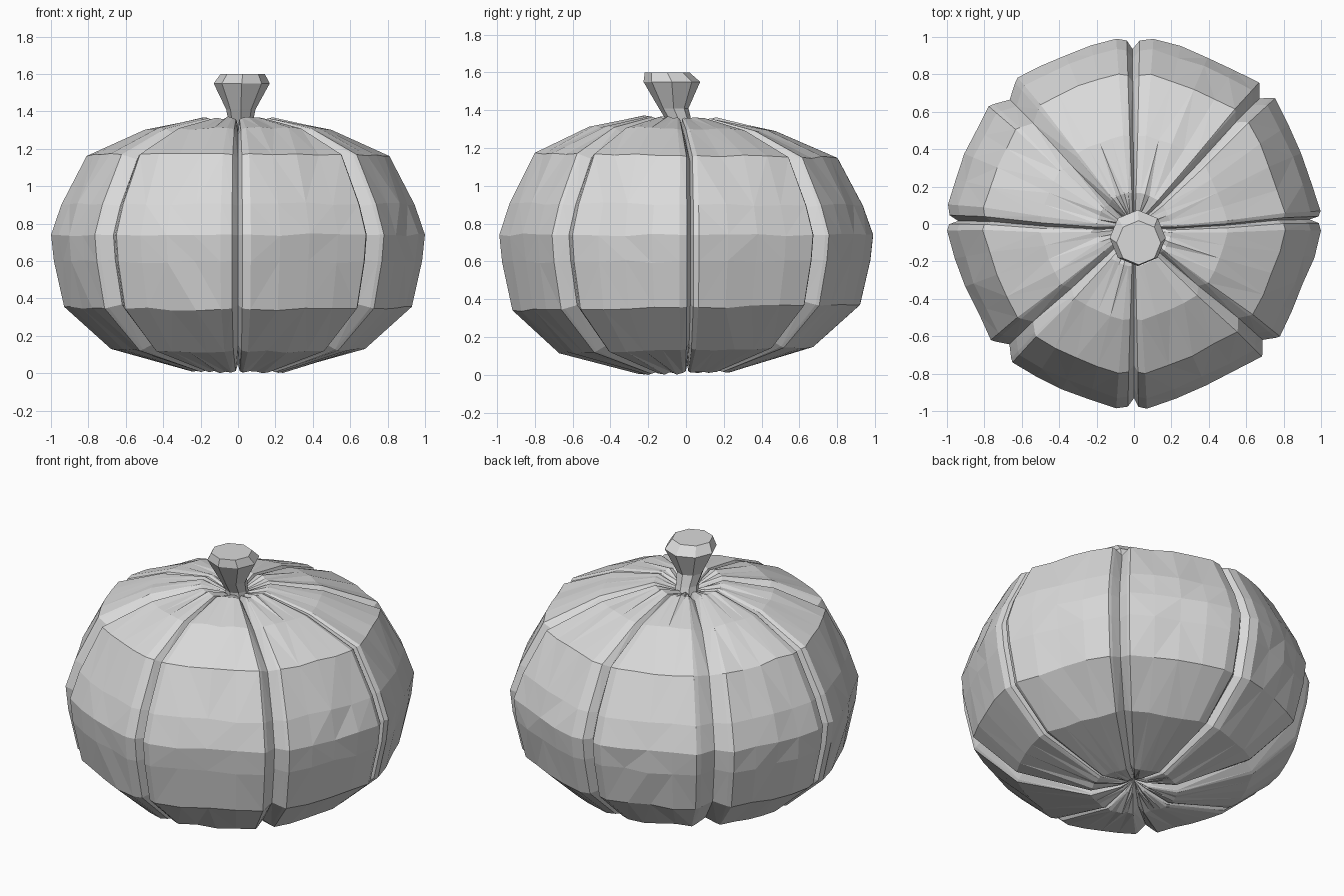
import bpy
import bmesh
import random
from math import sin, cos, pi, radians
from mathutils import Vector

random.seed(4)
cube = bpy.data.objects.get("Cube")
if cube:
    bpy.data.objects.remove(cube)

# Single matt grey
GREY = (0.7, 0.7, 0.7, 1)
grey = bpy.data.materials.new("light grey")
grey.use_nodes = True
grey.diffuse_color = GREY
grey.node_tree.nodes["Principled BSDF"].inputs["Base Color"].default_value = GREY


def finish(name, bm):
    """Facet the mesh into flat triangles and add it to the scene."""
    bmesh.ops.recalc_face_normals(bm, faces=bm.faces)
    bmesh.ops.triangulate(bm, faces=bm.faces)
    mesh = bpy.data.meshes.new(name)
    bm.to_mesh(mesh)
    bm.free()
    mesh.materials.append(grey)
    obj = bpy.data.objects.new(name, mesh)
    bpy.context.collection.objects.link(obj)


def skin(bm, rings):
    """Join closed rings of points with quads; return the vertex rings."""
    vs = [[bm.verts.new(p) for p in ring] for ring in rings]
    for low, high in zip(vs, vs[1:]):
        for i in range(len(low)):
            j = (i + 1) % len(low)
            bm.faces.new((low[i], low[j], high[j], high[i]))
    return vs


def cap(bm, ring, point):
    tip = bm.verts.new(point)
    for i in range(len(ring)):
        bm.faces.new((ring[i], ring[(i + 1) % len(ring)], tip))


# Body outline, from the underside to the dimple round the stem: radius, height
PROFILE = [(0.08, 0.05), (0.25, 0.01), (0.68, 0.13), (0.93, 0.355), (0.985, 0.6),
           (1.0, 0.74), (0.945, 0.9), (0.81, 1.16), (0.5, 1.3), (0.2, 1.36),
           (0.08, 1.32)]
# Grooves: angles of first shoulder, floor and last shoulder, then their reach.
# Narrow and wide grooves alternate.
GROOVES = [(-2, 1.5, 4, 1.0), (41.7, 45, 48.5, 1.01),
           (84, 90.5, 95.5, 0.995), (128.5, 135, 141, 1.0),
           (174, 179, 182, 1.0), (219, 224, 228.7, 0.985),
           (264.5, 270, 274, 0.99), (314, 318, 322.4, 0.985)]
NARROW, WIDE = 0.35, 0.75
CORE = Vector((0, 0, 0.72))
COLUMNS = 4


def rim(angle, reach, r, z):
    a = radians(angle)
    return Vector((cos(a) * r * reach, sin(a) * r * reach, z))


def sink(p, depth):
    return CORE + (p - CORE) * (1 - depth)


def body_ring(r, z):
    points = []
    widen = r ** -0.3
    grooves = [(rim(mid + (a - mid) * widen, reach, r, z), rim(mid, reach, r, z),
                rim(mid + (b - mid) * widen, reach, r, z))
               for a, mid, b, reach in GROOVES]
    for k, (start, floor, end) in enumerate(grooves):
        # Rounded shoulder, lip, floor, lip, shoulder
        width = WIDE if k % 2 else NARROW
        points += [start, sink(floor.lerp(start, width), 0.012), sink(floor, 0.06),
                   sink(floor.lerp(end, width), 0.012), end]
        # Broad flat rib up to the next groove
        following = grooves[(k + 1) % len(grooves)][0]
        for c in range(1, COLUMNS):
            t = c / COLUMNS
            p = end.lerp(following, t)
            swell = 1 + 0.02 * sin(pi * t) + random.uniform(-0.008, 0.008)
            p.x *= swell
            p.y *= swell
            p.z += random.uniform(-0.008, 0.008)
            points.append(p)
    # The crown leans forward, and the back is slightly flatter
    lean = max(0, z - 1.16) * -0.15
    for p in points:
        p.z += 0.03 * p.y * (0.74 - z) / 0.74
        p.y += lean
    return points


bm = bmesh.new()
rings = skin(bm, [body_ring(r, z) for r, z in PROFILE])
cap(bm, rings[0], (0, 0, 0.09))
cap(bm, rings[-1], (0, -0.03, 1.28))
lowest = min(v.co.z for v in bm.verts)
bmesh.ops.translate(bm, verts=bm.verts, vec=(0, 0, -lowest))
finish("ribbed_body", bm)

# Flared stalk leaning forward: centre x, centre y, radius, height
STALK = [(0.015, -0.02, 0.075, 1.26), (0.015, -0.035, 0.065, 1.34),
         (0.015, -0.065, 0.078, 1.41), (0.02, -0.075, 0.15, 1.55),
         (0.025, -0.1, 0.118, 1.6)]
SIDES = 8
bm = bmesh.new()
stalk = skin(bm, [[(x + r * cos(2 * pi * i / SIDES), y + r * sin(2 * pi * i / SIDES), z)
                   for i in range(SIDES)] for x, y, r, z in STALK])
bm.faces.new(stalk[0])
bm.faces.new(stalk[-1])
finish("stalk", bm)
